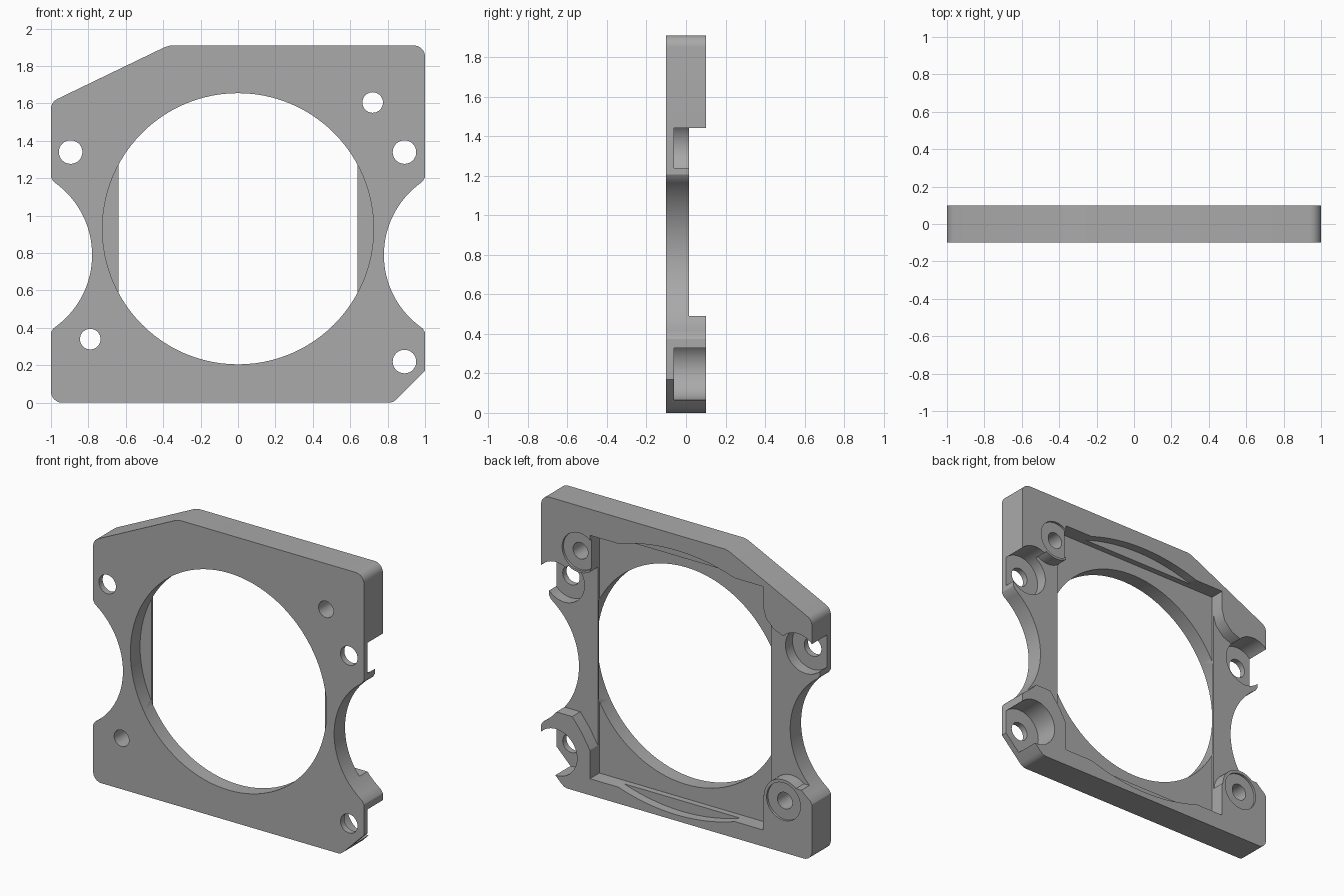
import bpy, bmesh, math

if "Cube" in bpy.data.objects:
    bpy.data.objects.remove(bpy.data.objects["Cube"])

grey = bpy.data.materials.new("plain_grey")
grey.diffuse_color = (0.4, 0.4, 0.4, 1)
grey.use_nodes = True
grey.node_tree.nodes["Principled BSDF"].inputs["Base Color"].default_value = grey.diffuse_color


def arc(cx, cz, r, a0, a1, n):
    """Points on an arc in the x-z plane, angles in degrees."""
    out = []
    for i in range(n + 1):
        a = math.radians(a0 + (a1 - a0) * i / n)
        out.append((cx + r * math.cos(a), cz + r * math.sin(a)))
    return out


def prism(name, points, y0, y1):
    """Extrude an x-z profile along y."""
    bm = bmesh.new()
    base = bm.faces.new([bm.verts.new((x, y0, z)) for x, z in points])
    ext = bmesh.ops.extrude_face_region(bm, geom=[base])
    for g in ext["geom"]:
        if isinstance(g, bmesh.types.BMVert):
            g.co.y = y1
    bmesh.ops.recalc_face_normals(bm, faces=bm.faces)
    mesh = bpy.data.meshes.new(name)
    bm.to_mesh(mesh)
    bm.free()
    ob = bpy.data.objects.new(name, mesh)
    bpy.context.collection.objects.link(ob)
    return ob


def cut(points, y0, y1):
    """Subtract a prism from the plate."""
    tool = prism("cutter", points, y0, y1)
    tool.hide_render = True
    mod = plate.modifiers.new("cut", "BOOLEAN")
    mod.operation = "DIFFERENCE"
    mod.solver = "EXACT"
    mod.object = tool
    bpy.context.view_layer.objects.active = plate
    bpy.ops.object.modifier_apply(modifier=mod.name)
    bpy.data.objects.remove(tool, do_unlink=True)


def cut_round(x, z, r, y0, y1, n=48):
    cut(arc(x, z, r, 0, 360 - 360 / n, n - 1), y0, y1)


# Plate outline: chamfered, filleted, with a scallop on each side
outline = [(-0.36, 1.91)]
outline += arc(0.94, 1.85, 0.06, 90, 0, 8)
outline += [(1, 1.205), (0.987, 1.183)]
outline += arc(1.255, 0.79, 0.475, 128, 232, 32)
outline += [(0.987, 0.397), (1, 0.375), (1, 0.17), (0.85, 0.02), (0.83, 0.005), (0.81, 0)]
outline += arc(-0.94, 0.06, 0.06, 270, 180, 8)
outline += [(-1, 0.375), (-0.987, 0.397)]
outline += arc(-1.255, 0.79, 0.475, -52, 52, 32)
outline += [(-0.987, 1.183), (-1, 1.205)]
outline += arc(-0.94, 1.57, 0.06, 180, 116, 6)
outline += [(-0.39, 1.902)]
plate = prism("mounting_plate", outline, -0.1, 0.1)

# Lowered side areas on the back, bounded by the corner pads
right = [(1.1, 0.49), (1.1, 1.44), (0.85, 1.44)]
right += arc(0.72, 1.605, 0.14, -55, -125, 10)
right += [(0.6, 1.49), (0.6, 0.30), (0.64, 0.30), (0.70, 0.40), (0.77, 0.49)]
cut(right, 0.015, 0.2)
left = [(-1.1, 0.45), (-1.1, 1.44), (-0.8, 1.44), (-0.72, 1.47), (-0.66, 1.53),
        (-0.64, 1.6), (-0.6, 1.6), (-0.6, 0.34)]
left += arc(-0.79, 0.34, 0.145, 0, 130, 16)
cut(left, 0.015, 0.2)

# Curved reliefs above and below the back pocket
sweep = 2 * math.degrees(math.asin(0.43 / 1.355)) / 2
for cz, mid in ((1.805 - 1.355, 90), (0.04 + 1.355, 270)):
    cut(arc(0, cz, 1.355, mid - sweep, mid + sweep, 24) + [(0, 0.925)], 0.04, 0.22)

# Rectangular back pocket and round front opening
cut([(-0.64, 0.11), (0.64, 0.11), (0.64, 1.735), (-0.64, 1.735)], 0.0, 0.25)
cut_round(0, 0.93, 0.725, -0.2, 0.002, 96)

# Counterbored screw holes
for x, z, r in ((-0.895, 1.34, 0.15), (0.89, 1.34, 0.15), (0.89, 0.22, 0.155)):
    cut_round(x, z, r, -0.06, 0.23)
    cut_round(x, z, 0.063, -0.3, 0.3, 32)

# Small pad holes with shallow spot faces
for x, z in ((0.72, 1.605), (-0.79, 0.34)):
    cut_round(x, z, 0.125, 0.085, 0.24)
    cut_round(x, z, 0.055, -0.3, 0.3, 32)

plate.data.materials.clear()
plate.data.materials.append(grey)
for p in plate.data.polygons:
    p.material_index = 0
bpy.ops.object.select_all(action="DESELECT")
plate.select_set(True)
bpy.context.view_layer.objects.active = plate
bpy.ops.object.shade_smooth_by_angle(angle=math.radians(30))
